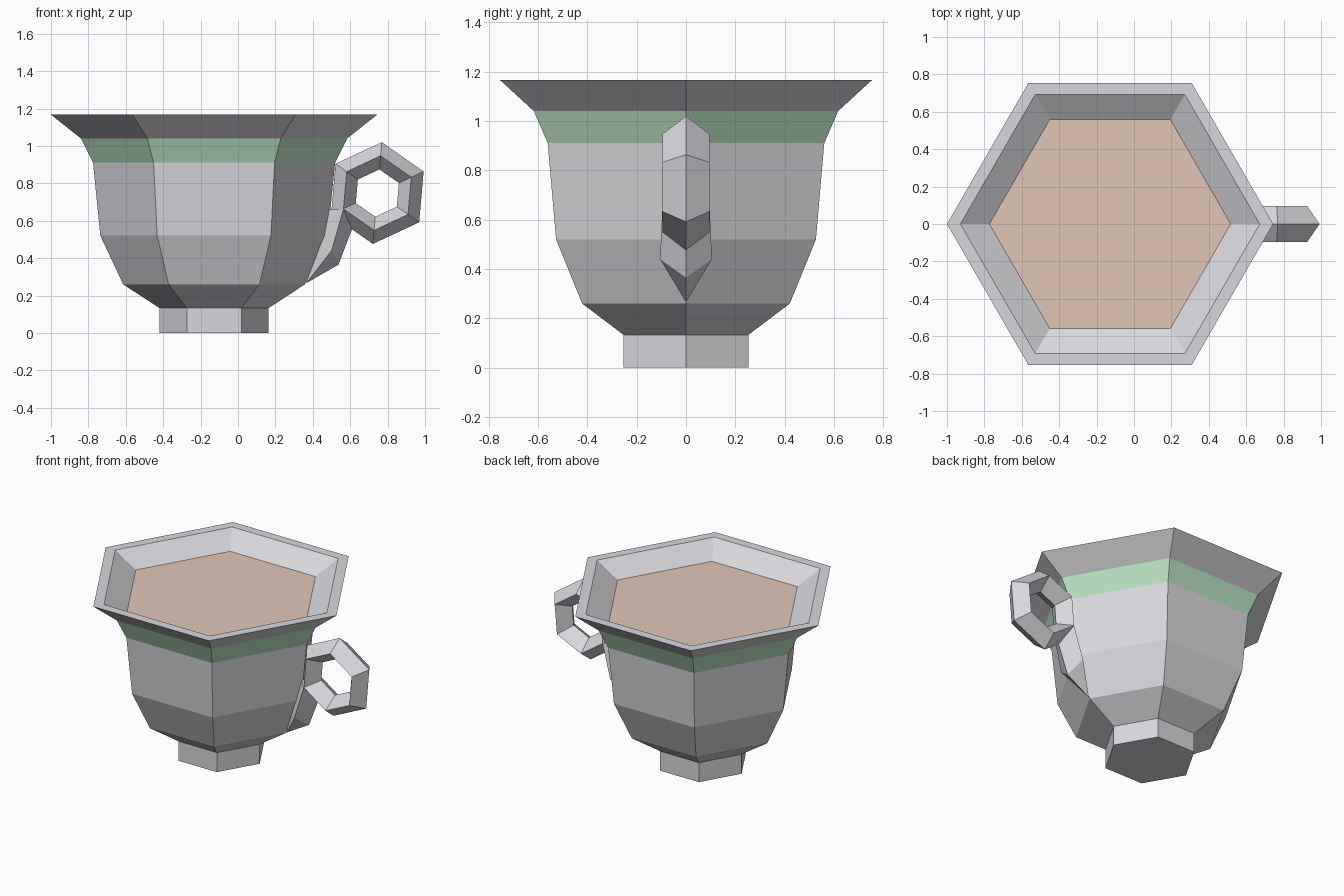
import bpy, bmesh
from math import sin, cos, pi, radians
from mathutils import Vector

old = bpy.data.objects.get("Cube")
if old:
    bpy.data.objects.remove(old, do_unlink=True)


def material(name, rgb):
    m = bpy.data.materials.new(name)
    m.use_nodes = True
    m.diffuse_color = (*rgb, 1)
    m.node_tree.nodes["Principled BSDF"].inputs["Base Color"].default_value = (*rgb, 1)
    return m


china = material("pale china", (0.69, 0.685, 0.72))
green = material("mint band", (0.54, 0.84, 0.60))
tea = material("milky tea", (0.75, 0.565, 0.475))

CENTRE_X = -0.128
SIDES = 6


def hexagon(radius, z):
    return [Vector((CENTRE_X + radius * cos(i * 2 * pi / SIDES),
                    radius * sin(i * 2 * pi / SIDES), z)) for i in range(SIDES)]


def loft(name, rings, mats, closed=False, cap_start=False, cap_end=False, rule=None):
    """Join rings of points with quads; optionally close or cap the ends."""
    bm = bmesh.new()
    loops = [[bm.verts.new(p) for p in ring] for ring in rings]
    pairs = list(zip(loops, loops[1:]))
    if closed:
        pairs.append((loops[-1], loops[0]))
    for a, b in pairs:
        n = len(a)
        for i in range(n):
            j = (i + 1) % n
            bm.faces.new((a[i], a[j], b[j], b[i]))
    if cap_start:
        bm.faces.new(loops[0][::-1])
    if cap_end:
        bm.faces.new(loops[-1])
    bmesh.ops.remove_doubles(bm, verts=bm.verts, dist=0.0005)
    if closed or (cap_start and cap_end):
        bmesh.ops.recalc_face_normals(bm, faces=bm.faces)
    if rule:
        for f in bm.faces:
            f.material_index = rule(f)
    mesh = bpy.data.meshes.new(name)
    bm.to_mesh(mesh)
    bm.free()
    for m in mats:
        mesh.materials.append(m)
    ob = bpy.data.objects.new(name, mesh)
    bpy.context.collection.objects.link(ob)
    return ob


# Foot
loft("foot", [hexagon(0.292, 0), hexagon(0.292, 0.133)], [china], cap_start=True)

# Bowl: outer wall, flared lip, then the inner wall down to the drink
profile = [(0.292, 0.133), (0.486, 0.26), (0.608, 0.52), (0.647, 0.91),
           (0.712, 1.04), (0.872, 1.167), (0.80, 1.167), (0.645, 1.073)]


def band_rule(face):
    c = face.calc_center_median()
    outward = face.normal.dot(Vector((c.x - CENTRE_X, c.y, 0))) > 0
    return int(outward and 0.91 < c.z < 1.04)


bowl = loft("bowl", [hexagon(r, z) for r, z in profile], [china, green])
bm = bmesh.new()
bm.from_mesh(bowl.data)
bm.normal_update()
for f in bm.faces:
    f.material_index = band_rule(f)
bm.to_mesh(bowl.data)
bm.free()

# Drink surface
loft("drink", [hexagon(0.645, 1.073)], [tea], cap_end=True)


# Handle ring: diamond section swept round a tilted hexagon
def ring_section(angle):
    out = Vector((cos(angle), 0, sin(angle)))
    centre = Vector((0.745, 0, 0.748))
    side = Vector((0, 0.095, 0))
    return [centre + out * 0.273, centre + out * 0.2 + side,
            centre + out * 0.127, centre + out * 0.2 - side]


loft("handle_ring", [ring_section(radians(85 - 60 * i)) for i in range(6)],
     [china], closed=True)


# Handle tail: tapering diamond running down to the bowl
def tail_section(outer, side, inner, half_width):
    return [Vector((outer[0], 0, outer[1])),
            Vector((side[0], half_width, side[1])),
            Vector((inner[0], 0, inner[1])),
            Vector((side[0], -half_width, side[1]))]


tip = (0.365, 0.266)
loft("handle_tail",
     [tail_section((0.61, 0.555), (0.564, 0.663), (0.48, 0.66), 0.095),
      tail_section((0.537, 0.365), (0.50, 0.44), (0.42, 0.48), 0.105),
      tail_section(tip, tip, tip, 0)], [china], cap_start=True)
for name in ("handle_tail",):
    bm = bmesh.new()
    mesh = bpy.data.objects[name].data
    bm.from_mesh(mesh)
    bmesh.ops.recalc_face_normals(bm, faces=bm.faces)
    bm.to_mesh(mesh)
    bm.free()
